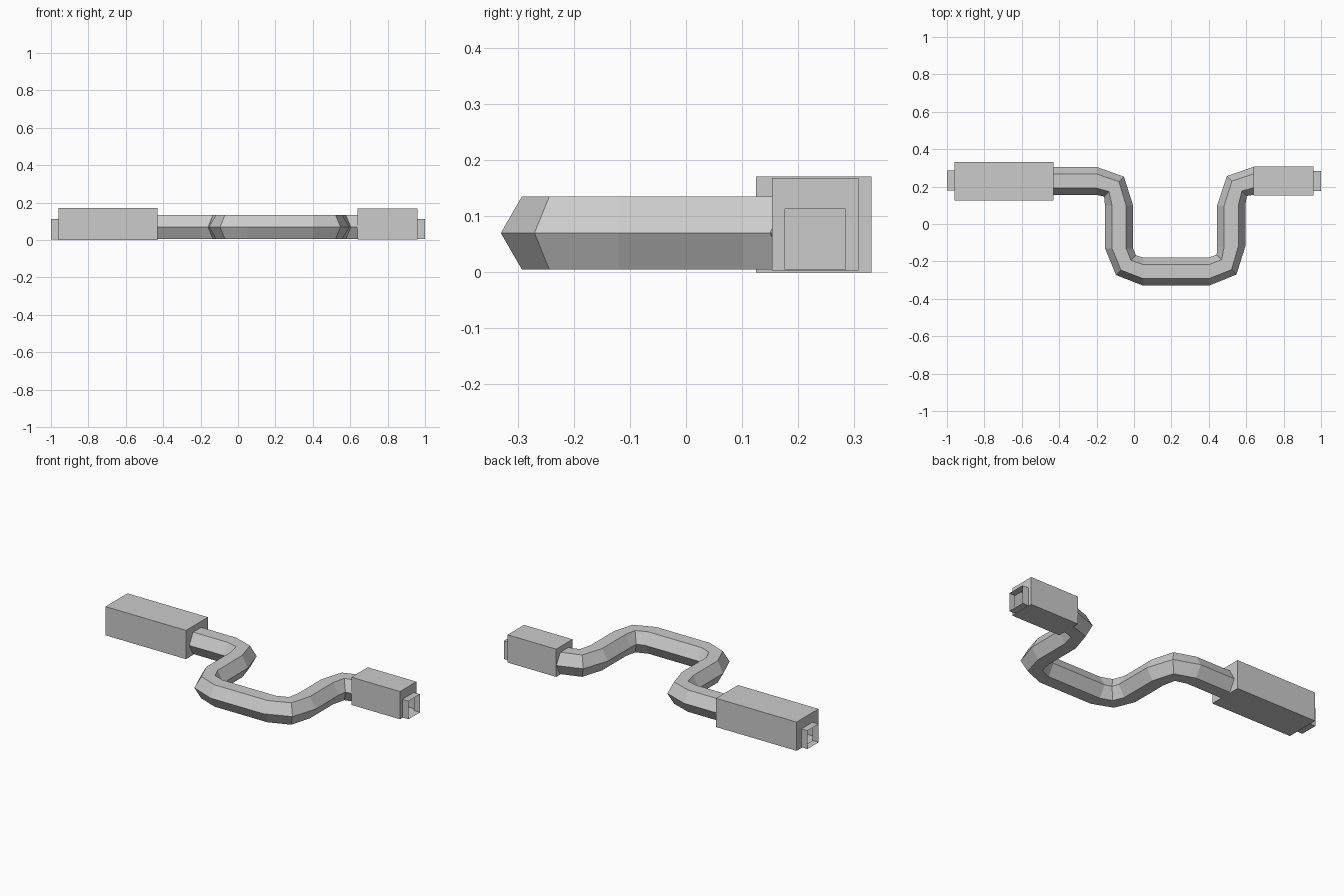
import bpy, bmesh
from math import radians, sin, cos

if "Cube" in bpy.data.objects:
    bpy.data.objects.remove(bpy.data.objects["Cube"])

CABLE_R, CABLE_Z = 0.075, 0.07


def finish(bm, name):
    bmesh.ops.recalc_face_normals(bm, faces=bm.faces)
    mesh = bpy.data.meshes.new(name)
    bm.to_mesh(mesh)
    bm.free()
    obj = bpy.data.objects.new(name, mesh)
    bpy.context.collection.objects.link(obj)
    return obj


def hex_ring(bm, x, y, angle):
    """Hexagonal cable section, facing along the given heading."""
    a = radians(angle)
    ring = []
    for i in range(6):
        t = radians(60 * i)
        side = CABLE_R * cos(t)
        ring.append(bm.verts.new((x - side * sin(a), y + side * cos(a),
                                  CABLE_Z + CABLE_R * sin(t))))
    return ring


def rect_ring(bm, x, y0, y1, z0, z1):
    return [bm.verts.new((x, y, z)) for y, z in
            ((y0, z0), (y1, z0), (y1, z1), (y0, z1))]


def skin(bm, a, b):
    n = len(a)
    for i in range(n):
        j = (i + 1) % n
        bm.faces.new((a[i], a[j], b[j], b[i]))


def loop_edges(bm, ring):
    n = len(ring)
    out = []
    for i in range(n):
        pair = (ring[i], ring[(i + 1) % n])
        out.append(bm.edges.get(pair) or bm.edges.new(pair))
    return out


# Cable: x, y and heading of each section along the bent path
path = [(-0.43, 0.23, 0), (-0.20, 0.23, 0), (-0.107, 0.2, -45),
        (-0.08, 0.10, -90), (-0.08, -0.13, -90), (-0.043, -0.22, -45),
        (0.05, -0.255, 0), (0.40, -0.255, 0), (0.495, -0.217, 45),
        (0.52, -0.12, 90), (0.52, 0.10, 90), (0.55, 0.203, 45),
        (0.64, 0.231, 0)]
bm = bmesh.new()
rings = [hex_ring(bm, *p) for p in path]
for a, b in zip(rings, rings[1:]):
    skin(bm, a, b)
finish(bm, "cable")


def connector(name, tip_x, shoulder_x, back_x, box, plug, cable_y):
    """Open-ended plug sleeve, stepped housing, and back wall round the cable."""
    bm = bmesh.new()
    tip = rect_ring(bm, tip_x, *plug)
    base = rect_ring(bm, shoulder_x, *plug)
    front = rect_ring(bm, shoulder_x, *box)
    back = rect_ring(bm, back_x, *box)
    for a, b in ((tip, base), (base, front), (front, back)):
        skin(bm, a, b)
    hole = hex_ring(bm, back_x, cable_y, 0)
    bmesh.ops.bridge_loops(bm, edges=loop_edges(bm, back) + loop_edges(bm, hole))
    finish(bm, name)


# Large housing on the left, small housing on the right
connector("large_connector", -1.0, -0.96, -0.43,
          (0.125, 0.331, 0.0, 0.171), (0.18, 0.285, 0.004, 0.113), 0.23)
connector("small_connector", 1.0, 0.96, 0.64,
          (0.153, 0.307, 0.003, 0.168), (0.176, 0.284, 0.005, 0.113), 0.231)
